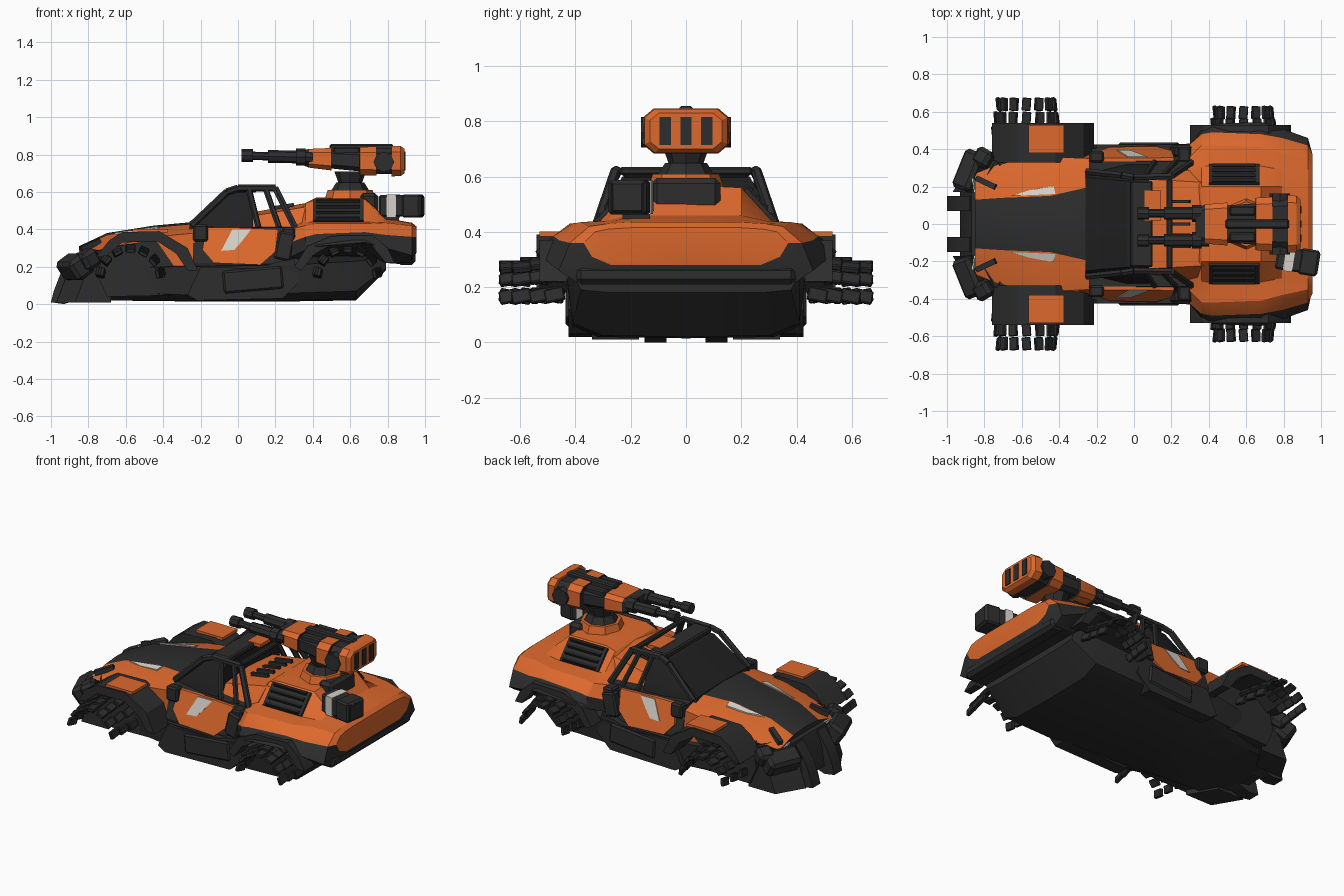
import bpy, bmesh, math
from mathutils import Vector, Matrix, Euler

if "Cube" in bpy.data.objects:
    bpy.data.objects.remove(bpy.data.objects["Cube"])

def mat(name, c):
    m = bpy.data.materials.new(name)
    m.diffuse_color = (*c, 1)
    m.use_nodes = True
    m.node_tree.nodes["Principled BSDF"].inputs["Base Color"].default_value = m.diffuse_color
    return m
MATS = [mat("dark grey", (0.026, 0.026, 0.027)), mat("orange", (0.72, 0.14, 0.026)),
        mat("off white", (0.66, 0.63, 0.57)), mat("black", (0.015, 0.015, 0.016))]
DARK, ORANGE, WHITE, BLACK = range(4)

def finish(name, bm):
    bmesh.ops.recalc_face_normals(bm, faces=bm.faces[:])
    me = bpy.data.meshes.new(name)
    for m in MATS:
        me.materials.append(m)
    bm.to_mesh(me)
    bm.free()
    ob = bpy.data.objects.new(name, me)
    bpy.context.collection.objects.link(ob)
    return ob

def loft(name, secs, rule):
    """Skin mirrored half sections (x, [(y, z)...]) running bottom centre to top centre."""
    bm = bmesh.new()
    rings = []
    for x, half in secs:
        full = half + [(-y, z) for y, z in half[-2:0:-1]]
        rings.append([bm.verts.new((x, y, z)) for y, z in full])
    n = len(rings[0])
    for s in range(len(rings) - 1):
        for k in range(n):
            a, b = rings[s], rings[s + 1]
            f = bm.faces.new((a[k], a[(k + 1) % n], b[(k + 1) % n], b[k]))
            f.material_index = rule(min(k, n - 1 - k), f.calc_center_median())
    for r in (rings[0], rings[-1]):
        f = bm.faces.new(r)
        f.material_index = rule(-1, f.calc_center_median())
    return finish(name, bm)

def boxes(name, items, m=DARK, bevel=0.0):
    """One object from (centre, size, rotation in degrees) boxes."""
    bm = bmesh.new()
    for c, s, r in items:
        M = Matrix.Translation(c) @ Euler([math.radians(a) for a in r]).to_matrix().to_4x4() @ Matrix.Diagonal((*s, 1))
        bmesh.ops.create_cube(bm, size=1, matrix=M)
    if bevel:
        bmesh.ops.bevel(bm, geom=bm.edges[:], offset=bevel, segments=1, affect='EDGES')
    for f in bm.faces:
        f.material_index = m
    return finish(name, bm)

def extrude(name, pts, vec, m=DARK):
    """Solid from an outline of 3D points pushed along a vector."""
    bm = bmesh.new()
    f = bm.faces.new([bm.verts.new(p) for p in pts])
    g = bmesh.ops.extrude_face_region(bm, geom=[f])
    bmesh.ops.translate(bm, vec=vec, verts=[v for v in g['geom'] if isinstance(v, bmesh.types.BMVert)])
    for f in bm.faces:
        f.material_index = m
    return finish(name, bm)

def prism(name, xz, y0, y1, m=DARK):
    return extrude(name, [(x, y0, z) for x, z in xz], (0, y1 - y0, 0), m)

def flank(name, xz, s, m, out=0.0, t=0.02):
    """Panel lying on the sloped cabin side."""
    return extrude(name, [(x, s * (0.40 - 0.316 * (z - 0.22) + out), z) for x, z in xz], (0, -s * t, 0), m)

def rod(name, path, r, m=DARK, sides=6, r2=None):
    bm = bmesh.new()
    for p, q in zip(path, path[1:]):
        p, q = Vector(p), Vector(q)
        d = q - p
        M = Matrix.Translation((p + q) / 2) @ d.to_track_quat('Z', 'Y').to_matrix().to_4x4()
        bmesh.ops.create_cone(bm, cap_ends=True, segments=sides, radius1=r, radius2=r2 or r, depth=d.length, matrix=M)
    for f in bm.faces:
        f.material_index = m
    return finish(name, bm)

# smooth lower hull
loft("lower_hull", [
    (-0.86, [(0, .03), (.22, .03), (.26, .10), (.26, .21), (0, .24)]),
    (-0.72, [(0, .02), (.27, .02), (.32, .07), (.32, .19), (0, .24)]),
    (-0.30, [(0, .015), (.30, .02), (.38, .05), (.40, .20), (0, .24)]),
    (0.30, [(0, .015), (.32, .02), (.41, .06), (.43, .21), (0, .26)]),
    (0.63, [(0, .02), (.30, .025), (.41, .07), (.43, .23), (0, .28)]),
    (0.79, [(0, .18), (.27, .18), (.38, .19), (.41, .25), (0, .28)])], lambda k, c: DARK)

# bonnet: dark centre, orange shoulders
loft("bonnet", [
    (-0.85, [(0, .18), (.24, .18), (.27, .26), (.13, .30), (0, .31)]),
    (-0.70, [(0, .2), (.30, .2), (.33, .30), (.14, .37), (0, .38)]),
    (-0.45, [(0, .2), (.34, .2), (.36, .36), (.15, .41), (0, .42)]),
    (-0.23, [(0, .2), (.38, .2), (.35, .38), (.20, .43), (0, .44)])],
    lambda k, c: ORANGE if k == 2 or (k == 1 and c.x > -.6) else DARK)

# middle body, dark tub
loft("middle_body", [(x, [(0, .18), (.38, .18), (.39, .22), (.335, .41), (0, .42)]) for x in (-0.24, 0.32)],
     lambda k, c: DARK)

# rear body: orange top with dark lower skirt
loft("rear_body", [
    (0.28, [(0, .22), (.33, .22), (.40, .25), (.41, .33), (.34, .40), (.28, .41), (.20, .42), (0, .42)]),
    (0.36, [(0, .24), (.40, .25), (.50, .29), (.48, .36), (.42, .42), (.31, .44), (.20, .54), (0, .54)]),
    (0.42, [(0, .25), (.40, .26), (.535, .31), (.49, .375), (.42, .43), (.31, .44), (.20, .56), (0, .57)]),
    (0.68, [(0, .25), (.40, .26), (.545, .33), (.48, .385), (.41, .43), (.31, .44), (.20, .56), (0, .57)]),
    (0.79, [(0, .22), (.40, .22), (.51, .30), (.46, .37), (.38, .435), (.29, .44), (.20, .46), (0, .46)]),
    (0.93, [(0, .21), (.40, .22), (.46, .26), (.42, .36), (.35, .42), (.28, .43), (.20, .435), (0, .435)]),
    (0.955, [(0, .28), (.27, .28), (.34, .31), (.37, .36), (.33, .40), (.28, .41), (.20, .415), (0, .415)])],
    lambda k, c: ORANGE if k >= 3 or k == -1 else DARK)

# cabin canopy and the orange deck behind it
loft("canopy", [
    (-0.26, [(0, .40), (.27, .40), (.265, .42), (.25, .43), (0, .44)]),
    (-0.04, [(0, .40), (.32, .40), (.30, .48), (.23, .595), (0, .605)]),
    (0.08, [(0, .40), (.32, .40), (.30, .48), (.23, .60), (0, .61)])], lambda k, c: BLACK)
loft("rear_deck", [
    (0.07, [(0, .38), (.28, .38), (.24, .47), (0, .49)]),
    (0.42, [(0, .38), (.33, .38), (.22, .53), (0, .55)])], lambda k, c: ORANGE)
boxes("roof_bar", [((.04, 0, .615), (.12, .46, .035), (0, 0, 0)), ((.19, 0, .62), (.03, .48, .03), (0, 0, 0))], DARK, .008)
boxes("roof_plate", [((.10, .10, .625), (.09, .16, .02), (0, 0, 0))], ORANGE)
boxes("deck_slots", [((.24, y, .522), (.12, .018, .02), (0, -9, 0)) for y in (-.12, -.06, .0, .06, .12)])
boxes("rear_tank", [((.70, 0, .53), (.10, .25, .13), (0, 0, 0))], DARK, .02)
boxes("rear_bumper", [((.90, 0, .245), (.10, .80, .07), (0, 0, 0))], DARK, .02)

for s in (1, -1):
    side = "left_" if s > 0 else "right_"
    # door with white patch and side sill
    flank(side + "door", [(-.19, .29), (-.13, .22), (.12, .21), (.20, .28), (.215, .40), (-.03, .41), (-.17, .41)], s, ORANGE, .012, .03)
    flank(side + "door_mark", [(-.09, .285), (-.02, .29), (.02, .335), (.07, .40), (-.03, .40)], s, WHITE, .017, .009)
    prism(side + "sill", [(-.27, .05), (-.22, .02), (.24, .03), (.33, .12), (.30, .24), (.22, .23), (.10, .19), (-.20, .20)], s * .34, s * .425)
    boxes(side + "sill_panel", [((.08, s * .42, .13), (.32, .03, .12), (0, -5, 0)), ((.25, s * .39, .31), (.09, .06, .15), (0, 12, 0)),
                                ((-.20, s * .36, .38), (.08, .06, .09), (0, 0, 0)), ((.27, s * .37, .385), (.07, .08, .05), (0, 0, 0))], DARK, .01)
    # roll cage
    rod(side + "front_pillar", [(-.25, s * .28, .42), (-.06, s * .26, .60), (0, s * .25, .62), (.20, s * .255, .62), (.31, s * .33, .40)], .019)
    rod(side + "middle_pillar", [(.06, s * .255, .61), (.11, s * .33, .41)], .016)
    rod(side + "rear_pillar", [(.15, s * .255, .61), (.22, s * .33, .41)], .016)
    # front arch fender
    prism(side + "front_fender", [(-.76, .25), (-.69, .34), (-.62, .385), (-.42, .39), (-.27, .30), (-.215, .18), (-.27, .18),
                                  (-.33, .27), (-.43, .335), (-.62, .33), (-.70, .26)], s * .33, s * .54)
    boxes(side + "fender_plate", [((-.47, s * .455, .393), (.19, .15, .018), (0, 0, 0))], ORANGE)
    prism(side + "fender_inner", [(-.75, .15), (-.72, .3), (-.4, .35), (-.22, .2), (-.22, .05), (-.7, .04)], s * .30, s * .36)
    # rear arch rim
    prism(side + "rear_arch", [(.30, .20), (.37, .31), (.50, .365), (.72, .37), (.80, .30), (.84, .22), (.79, .22), (.71, .32),
                               (.50, .32), (.40, .26), (.34, .18)], s * .43, s * .53)
    # bonnet lamp strips and headlamps
    extrude(side + "bonnet_strip", [(-.66, s * .15, .383), (-.42, s * .16, .417), (-.43, s * .205, .408), (-.56, s * .18, .386)], (0, 0, -.009), WHITE)
    boxes(side + "headlamp", [((-.853, s * .20, .262), (.008, .09, .025), (0, -20, s * 8))], WHITE)
    boxes(side + "lamp_brow", [((-.79, s * .22, .315), (.12, .03, .03), (0, -22, s * -25))], DARK)
    # bumper claw and corner guard
    prism(side + "bumper_claw", [(-1, .01), (-.93, .0), (-.84, .03), (-.82, .27), (-.88, .26), (-.95, .16), (-.985, .07)], s * .07, s * .15)
    extrude(side + "bumper_corner", [(-.97, s * .17, .01), (-.78, s * .17, .01), (-.78, s * .17, .27), (-.84, s * .17, .29), (-.90, s * .17, .20)],
            (.10, s * .17, 0))
    boxes(side + "corner_guard", [((-.87, s * .28, .20), (.12, .22, .12), (0, -35, s * -22)), ((-.80, s * .35, .24), (.10, .10, .10), (0, -30, s * -30))], DARK, .02)
    # slatted vents
    boxes(side + "vent", [((.535, s * .262, .496), (.27, .15, .025), (s * -48, 0, 0))], DARK)
    boxes(side + "vent_slats", [((.535, s * (.272 + k * .031), .505 - k * .036), (.23, .018, .02), (s * -20, 0, 0)) for k in (-1.3, -.45, .45, 1.3)], BLACK)
    # tread blocks floating around each wheel arch
    for end, xc, rows in (("front", -.575, (.485, .565, .64)), ("rear", .585, (.475, .53, .595))):
        blocks = []
        for j, y in enumerate(rows):
            for k in range(7):
                a = math.radians(12 + 26 * k)
                R = .175 - .012 * j
                blocks.append(((xc + R * math.cos(a), s * y, .135 + R * math.sin(a)), (.022, .07, .048), (s * 12, 90 - math.degrees(a) + 90, s * 8)))
        boxes(side + end + "_treads", blocks, DARK, .004)

# central front bumper
prism("bumper_centre", [(-.93, .05), (-.84, .03), (-.82, .29), (-.87, .27), (-.91, .18)], -.17, .17)

# turret pedestal
rod("turret_base", [(.60, 0, .55), (.60, 0, .61)], .14, ORANGE, 8, .12)
rod("turret_ring", [(.60, 0, .61), (.60, 0, .65)], .10, DARK, 8, .075)
rod("turret_neck", [(.60, 0, .64), (.60, 0, .71)], .06, DARK, 8, .085)

# turret body with alternating bands
def octo(w, h, z=.765):
    return [(0, z - h), (w * .75, z - h), (w, z - h * .6), (w, z + h * .6), (w * .75, z + h), (0, z + h)]
loft("turret_body", [(.33, octo(.08, .035, .785)), (.38, octo(.105, .05, .78)), (.50, octo(.115, .06, .775)), (.501, octo(.10, .05, .775)),
                     (.65, octo(.11, .055)), (.651, octo(.14, .075)), (.74, octo(.145, .078)), (.741, octo(.125, .07)),
                     (.82, octo(.13, .07)), (.821, octo(.155, .082)), (.87, octo(.15, .08)), (.89, octo(.13, .065))],
     lambda k, c: ORANGE if .37 < c.x < .5 or .651 < c.x < .74 or c.x > .8205 else DARK)
boxes("turret_rear_slots", [((.885, y, .765), (.02, .04, .10), (0, 0, 0)) for y in (-.075, 0, .075)], DARK)
boxes("turret_top", [((.66, 0, .835), (.34, .05, .04), (0, 0, 0)), ((.58, .07, .82), (.14, .05, .04), (0, 0, 0)),
                     ((.58, -.07, .82), (.14, .05, .04), (0, 0, 0))], DARK, .008)
for s in (1, -1):
    side = "left_" if s > 0 else "right_"
    rod(side + "turret_knob", [(.78, s * .11, .76), (.78, s * .162, .76)], .055, DARK, 8)
    y = -.015 + s * .072
    rod(side + "gun_jacket", [(.16, y, .79), (.40, y, .785)], .034, DARK, 8)
    rod(side + "gun_barrel", [(.03, y, .795), (.17, y, .79)], .022, DARK, 8)
    rod(side + "gun_muzzle", [(.02, y, .795), (.08, y, .795)], .034, DARK, 8)
    rod(side + "gun_collar", [(.31, y, .787), (.36, y, .787)], .045, DARK, 8)

# cargo box with white strap on the rear
boxes("cargo_box", [((.875, -.195, .525), (.23, .125, .115), (0, 0, -9)), ((.935, -.205, .525), (.10, .14, .125), (0, 0, -9))], DARK, .01)
boxes("cargo_strap", [((.83, -.188, .525), (.05, .132, .121), (0, 0, -9))], WHITE)
boxes("cargo_bracket", [((.80, -.18, .455), (.12, .10, .05), (0, 0, 0))], DARK)

# soften shallow edges only
for ob in bpy.data.objects:
    ob.select_set(True)
bpy.context.view_layer.objects.active = bpy.data.objects["lower_hull"]
bpy.ops.object.shade_smooth_by_angle(angle=math.radians(28))
